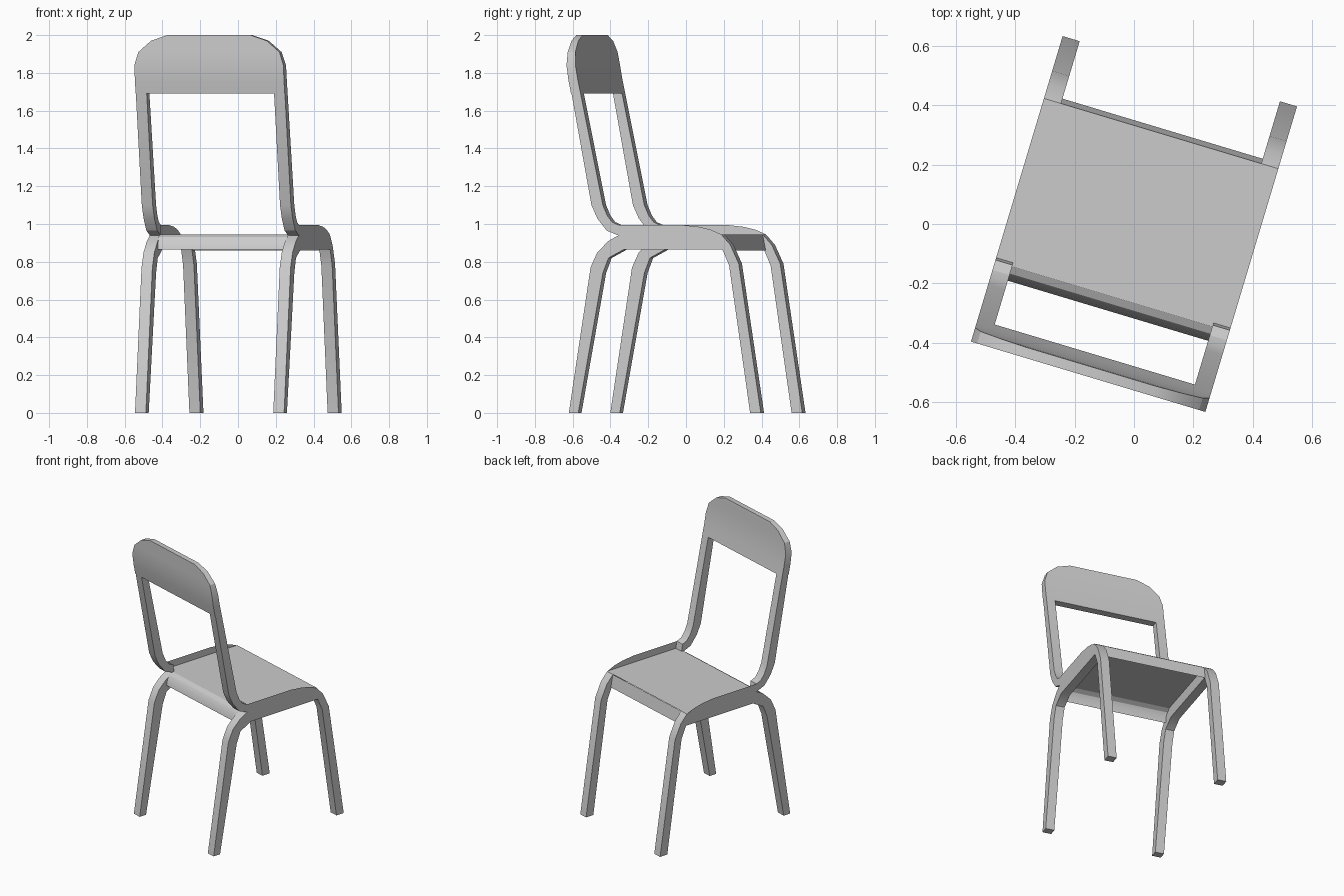
import bpy
import bmesh
import math

if "Cube" in bpy.data.objects:
    bpy.data.objects.remove(bpy.data.objects["Cube"], do_unlink=True)

TURN = math.radians(-16.7)   # the chair stands turned about z
OUT, INN = 0.412, 0.352      # outer and inner faces of the side frames
SEAT, RAIL = 0.945, 0.865    # seat surface and rail underside

grey = bpy.data.materials.new("light_grey")
grey.use_nodes = True
colour = (0.6, 0.6, 0.6, 1)
grey.diffuse_color = colour
grey.node_tree.nodes["Principled BSDF"].inputs["Base Color"].default_value = colour


def finish(name, bm, mirror=False, solid=True):
    if solid:
        bmesh.ops.recalc_face_normals(bm, faces=bm.faces)
    mesh = bpy.data.meshes.new(name)
    bm.to_mesh(mesh)
    bm.free()
    mesh.materials.append(grey)
    ob = bpy.data.objects.new(name, mesh)
    bpy.context.collection.objects.link(ob)
    ob.rotation_euler.z = TURN
    bpy.ops.object.select_all(action="DESELECT")
    ob.select_set(True)
    bpy.context.view_layer.objects.active = ob
    bpy.ops.object.shade_smooth_by_angle(angle=math.radians(28))
    if mirror:
        ob.modifiers.new("mirror", "MIRROR").use_mirror_merge = False
    return ob


def loft(bm, rings, closed=True):
    """Join successive rows of points with quads."""
    rows = [[bm.verts.new(p) for p in ring] for ring in rings]
    for a, b in zip(rows, rows[1:]):
        n = len(a)
        for i in range(n if closed else n - 1):
            j = (i + 1) % n
            bm.faces.new((a[i], a[j], b[j], b[i]))
    if closed:
        bm.faces.new(rows[0])
        bm.faces.new(rows[-1])


def side_part(name, profile):
    """Extrude a depth/height profile across the frame thickness."""
    bm = bmesh.new()
    loft(bm, [[(x, y, z) for y, z in profile] for x in (INN, OUT)])
    return finish(name, bm, mirror=True)


def sheet(name, path, half):
    """Sweep a depth/height path across the width as a single skin."""
    bm = bmesh.new()
    loft(bm, [[(x, y, z) for x in (-half, half)] for y, z in path], closed=False)
    return finish(name, bm, solid=False)


# Side frames: back leg, rail and front leg in one bent bar
back_leg_outer = [(-.524, 0), (-.404, .77), (-.367, .85), (-.305, .91), (-.24, SEAT)]
front_leg_outer = [(.318, SEAT), (.368, .89), (.415, .79), (.537, 0)]
front_leg_inner = [(.478, 0), (.362, .78), (.325, RAIL)]
back_leg_inner = [(-.22, RAIL), (-.305, .82), (-.336, .74), (-.472, 0)]
side_part("side_frame_with_legs",
          back_leg_outer + front_leg_outer + front_leg_inner + back_leg_inner)

# Backrest posts, curving up from the seat
side_part("backrest_post",
          [(-.24, .935), (-.315, .965), (-.367, 1.03), (-.399, 1.1), (-.509, 1.69),
           (-.459, 1.69), (-.336, 1.1), (-.312, 1.045), (-.285, 1.01), (-.25, .995)])

# Thin raised lips along both sides of the seat
bm = bmesh.new()
lip = [(-.25, SEAT), (.318, SEAT), (.26, .97), (.196, .985), (.1, .995), (-.25, .995)]
bm.faces.new([bm.verts.new((OUT, y, z)) for y, z in lip])
finish("seat_side_lip", bm, mirror=True, solid=False)

# Seat skin and the aprons below its front and back edges
sheet("seat", [(-.255, SEAT + .002), (.318, SEAT + .002)], OUT)
sheet("front_apron", [(.318, SEAT), (.335, RAIL - .005)], INN)
sheet("back_apron", [(-.305, RAIL), (-.297, .905), (-.28, .93), (-.25, SEAT)], INN + .005)

# Backrest panel with rounded upper corners: half width, height, back, front
rows = [(OUT, 1.69, -.512, -.459), (OUT, 1.76, -.526, -.474), (OUT, 1.84, -.537, -.488),
        (.39, 1.91, -.537, -.495), (.32, 1.97, -.537, -.499), (.23, 2.0, -.537, -.502)]
bm = bmesh.new()
loft(bm, [[(-w, b, z), (w, b, z), (w, f, z), (-w, f, z)] for w, z, b, f in rows])
finish("backrest_panel", bm)
